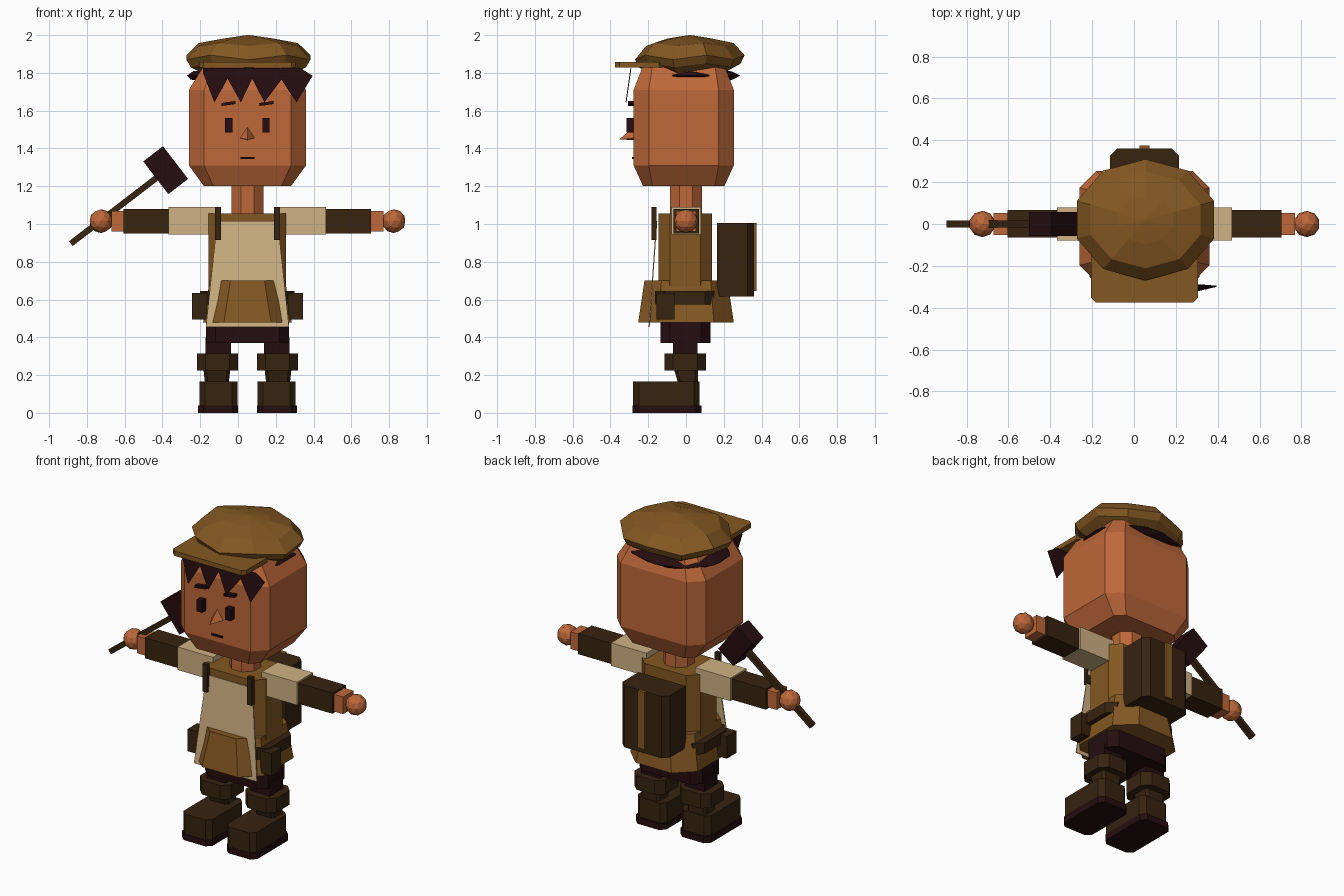
import bpy, bmesh, math
from mathutils import Vector, Matrix

if "Cube" in bpy.data.objects:
    bpy.data.objects.remove(bpy.data.objects["Cube"])

CX = 0.05  # body centre line


def mat(name, col):
    m = bpy.data.materials.new(name)
    m.diffuse_color = (*col, 1)
    m.use_nodes = True
    m.node_tree.nodes["Principled BSDF"].inputs["Base Color"].default_value = m.diffuse_color
    return m


SKIN = mat("skin", (0.515, 0.138, 0.041))
TAN = mat("tan_cloth", (0.63, 0.445, 0.227))
BROWN = mat("brown_cloth", (0.231, 0.098, 0.016))
DARK = mat("dark_leather", (0.038, 0.017, 0.005))
MAROON = mat("dark_maroon", (0.0185, 0.004, 0.005))


def finish(bm, name, material):
    bmesh.ops.recalc_face_normals(bm, faces=bm.faces)
    me = bpy.data.meshes.new(name)
    bm.to_mesh(me)
    bm.free()
    me.materials.append(material)
    ob = bpy.data.objects.new(name, me)
    bpy.context.collection.objects.link(ob)
    return ob


def loft(name, material, rings):
    """Skin a list of equal-length vertex rings and cap both ends."""
    bm = bmesh.new()
    vs = [[bm.verts.new(p) for p in r] for r in rings]
    n = len(vs[0])
    for a, b in zip(vs, vs[1:]):
        for i in range(n):
            j = (i + 1) % n
            bm.faces.new((a[i], a[j], b[j], b[i]))
    bm.faces.new(vs[0])
    bm.faces.new(vs[-1])
    return finish(bm, name, material)


def octo(cx, cy, hx, hy, cut_x, cut_y, z):
    """Rectangle with cut corners."""
    a, b = hx - cut_x, hy - cut_y
    return [(cx + x, cy + y, z) for x, y in
            [(a, -hy), (hx, -b), (hx, b), (a, hy), (-a, hy), (-hx, b), (-hx, -b), (-a, -hy)]]


def cut_box(name, material, x, y, z, c):
    args = ((x[0] + x[1]) / 2, (y[0] + y[1]) / 2, (x[1] - x[0]) / 2, (y[1] - y[0]) / 2, c, c)
    return loft(name, material, [octo(*args, z[0]), octo(*args, z[1])])


def box(name, material, x, y, z, tilt=0):
    bm = bmesh.new()
    size = (x[1] - x[0], y[1] - y[0], z[1] - z[0])
    mid = Vector(((x[0] + x[1]) / 2, (y[0] + y[1]) / 2, (z[0] + z[1]) / 2))
    m = Matrix.Translation(mid) @ Matrix.Rotation(tilt, 4, 'Y') @ Matrix.Diagonal((*size, 1))
    bmesh.ops.create_cube(bm, size=1, matrix=m)
    return finish(bm, name, material)


def ball(name, material, centre, radii, sub=2):
    bm = bmesh.new()
    m = Matrix.Translation(centre) @ Matrix.Diagonal((*radii, 1))
    bmesh.ops.create_icosphere(bm, subdivisions=sub, radius=1, matrix=m)
    return finish(bm, name, material)


def span(side, a, b):
    """x range mirrored about the body centre."""
    return tuple(sorted((CX + side * a, CX + side * b)))


# Head and neck
loft("head", SKIN, [
    octo(CX, -0.012, 0.23, 0.215, 0.05, 0.05, 1.20),
    octo(CX, -0.012, 0.31, 0.265, 0.08, 0.08, 1.31),
    octo(CX, -0.012, 0.31, 0.265, 0.08, 0.08, 1.71),
    octo(CX, -0.012, 0.23, 0.215, 0.05, 0.05, 1.84)])
loft("neck", SKIN, [octo(CX, 0, 0.085, 0.085, 0.05, 0.05, z) for z in (1.03, 1.22)])

# Face
for s in (-1, 1):
    box("eye", MAROON, span(s, 0.08, 0.118), (-0.315, -0.27), (1.485, 1.56))
    box("eyebrow", MAROON, span(s, 0.063, 0.138), (-0.308, -0.27), (1.63, 1.646), math.radians(-8))
box("mouth", MAROON, (0.012, 0.088), (-0.286, -0.27), (1.345, 1.355))
bm = bmesh.new()
top, left, right, low, tip = [bm.verts.new(p) for p in [
    (CX, -0.275, 1.515), (0.01, -0.275, 1.455), (0.09, -0.275, 1.455), (CX, -0.275, 1.445),
    (CX, -0.355, 1.447)]]
for f in ((top, left, tip), (top, tip, right), (left, low, tip), (low, right, tip),
          (top, right, low, left)):
    bm.faces.new(f)
finish(bm, "nose", SKIN)

# Hair: tufts under the cap and a jagged fringe
ball("hair", MAROON, (0.03, 0.025, 1.785), (0.315, 0.262, 0.045))
zig = [(-0.185, 1.80), (-0.125, 1.645), (-0.055, 1.77), (0.015, 1.645), (0.075, 1.77),
       (0.14, 1.645), (0.23, 1.765), (0.31, 1.645), (0.395, 1.785), (0.33, 1.825), (-0.185, 1.825)]
bm = bmesh.new()
bm.faces.new([bm.verts.new((x, -0.295 - (1.82 - z) * 0.143, z)) for x, z in zig])
fringe = finish(bm, "fringe", MAROON)
fringe.modifiers.new("thickness", 'SOLIDIFY').thickness = 0.005

# Cap with a faceted crown and a flat peak
def cap_ring(scale, z, turn, dip=0.0):
    out = []
    for i in range(10):
        a = math.tau * (i + turn) / 10
        out.append((0.055 + 0.345 * scale * math.cos(a), 0.02 + 0.29 * scale * math.sin(a),
                    z + dip * (-1) ** i))
    return out


loft("cap_crown", BROWN, [cap_ring(0.72, 1.805, 0.5, 0.012), cap_ring(0.93, 1.84, 0.5, 0.01),
                          cap_ring(1.0, 1.882, 0.5, 0.012), cap_ring(0.8, 1.95, 0.5, 0.008),
                          cap_ring(0.4, 1.982, 0.5), cap_ring(0.02, 2.0, 0.5)])
cut_box("cap_peak", BROWN, (-0.205, 0.305), (-0.375, -0.12), (1.828, 1.858), 0.022)

# Torso, flared skirt, belt
cut_box("torso", BROWN, (CX - 0.205, CX + 0.205), (-0.145, 0.137), (0.5, 1.055), 0.06)
loft("skirt", BROWN, [octo(CX, 0, 0.235, 0.253, 0.11, 0.105, 0.478),
                      octo(CX, 0, 0.20, 0.22, 0.11, 0.09, 0.70)])
cut_box("belt", DARK, (CX - 0.25, CX + 0.25), (-0.165, 0.15), (0.575, 0.645), 0.05)
for s in (-1, 1):
    box("belt_pouch", DARK, span(s, 0.215, 0.293), (-0.155, -0.06), (0.495, 0.635))
    box("chest_strap", DARK, span(s, 0.14, 0.172), (-0.182, -0.155), (0.915, 1.09))

# Apron sheet hanging over the front
bm = bmesh.new()
bm.faces.new([bm.verts.new(p) for p in [
    (CX - 0.16, -0.152, 1.015), (CX + 0.16, -0.152, 1.015),
    (CX + 0.22, -0.192, 0.455), (CX - 0.22, -0.192, 0.455)]])
apron = finish(bm, "apron", TAN)
apron.modifiers.new("thickness", 'SOLIDIFY').thickness = 0.006

# Backpack
px0, px1 = -0.115, 0.215
loft("backpack", DARK, [[(px0, 0.165, z), (px1, 0.165, z), (px1, 0.325, z), (px1 - 0.035, 0.36, z),
                         (px0 + 0.035, 0.36, z), (px0, 0.325, z)] for z in (0.615, 1.005)])
box("backpack_band", BROWN, (0.027, 0.075), (0.35, 0.374), (0.645, 1.005))

# Arms
for s in (-1, 1):
    box("sleeve", TAN, span(s, 0.17, 0.417), (-0.078, 0.08), (0.945, 1.09))
    box("forearm", DARK, span(s, 0.41, 0.655), (-0.065, 0.068), (0.95, 1.08))
    box("wrist", SKIN, span(s, 0.65, 0.72), (-0.052, 0.052), (0.96, 1.068))
    ball("hand", SKIN, (CX + s * 0.775, 0, 1.015), (0.063, 0.063, 0.063))

# Hammer held in one hand
tilt = math.radians(-37.5)
box("hammer_handle", DARK, (-0.95, -0.32), (-0.016, 0.016), (1.072, 1.104), tilt)
box("hammer_head", MAROON, (-0.449, -0.317), (-0.057, 0.057), (1.176, 1.394), tilt)

# Trousers and boots
cut_box("trouser_seat", MAROON, (CX - 0.22, CX + 0.22), (-0.135, 0.13), (0.37, 0.52), 0.05)
for s in (-1, 1):
    box("trouser_leg", MAROON, span(s, 0.088, 0.222), (-0.07, 0.062), (0.27, 0.40))
    cut_box("knee_cuff", DARK, span(s, 0.05, 0.268), (-0.113, 0.105), (0.225, 0.315), 0.045)
    leg_x = CX + s * 0.162
    loft("boot_shaft", DARK, [octo(leg_x, 0.012, 0.062, 0.052, 0.015, 0.015, 0.15),
                              octo(leg_x, -0.002, 0.072, 0.064, 0.015, 0.015, 0.24)])
    cut_box("boot", DARK, span(s, 0.052, 0.255), (-0.28, 0.072), (0.035, 0.165), 0.03)
    cut_box("boot_sole", MAROON, span(s, 0.05, 0.262), (-0.283, 0.083), (0, 0.04), 0.03)
